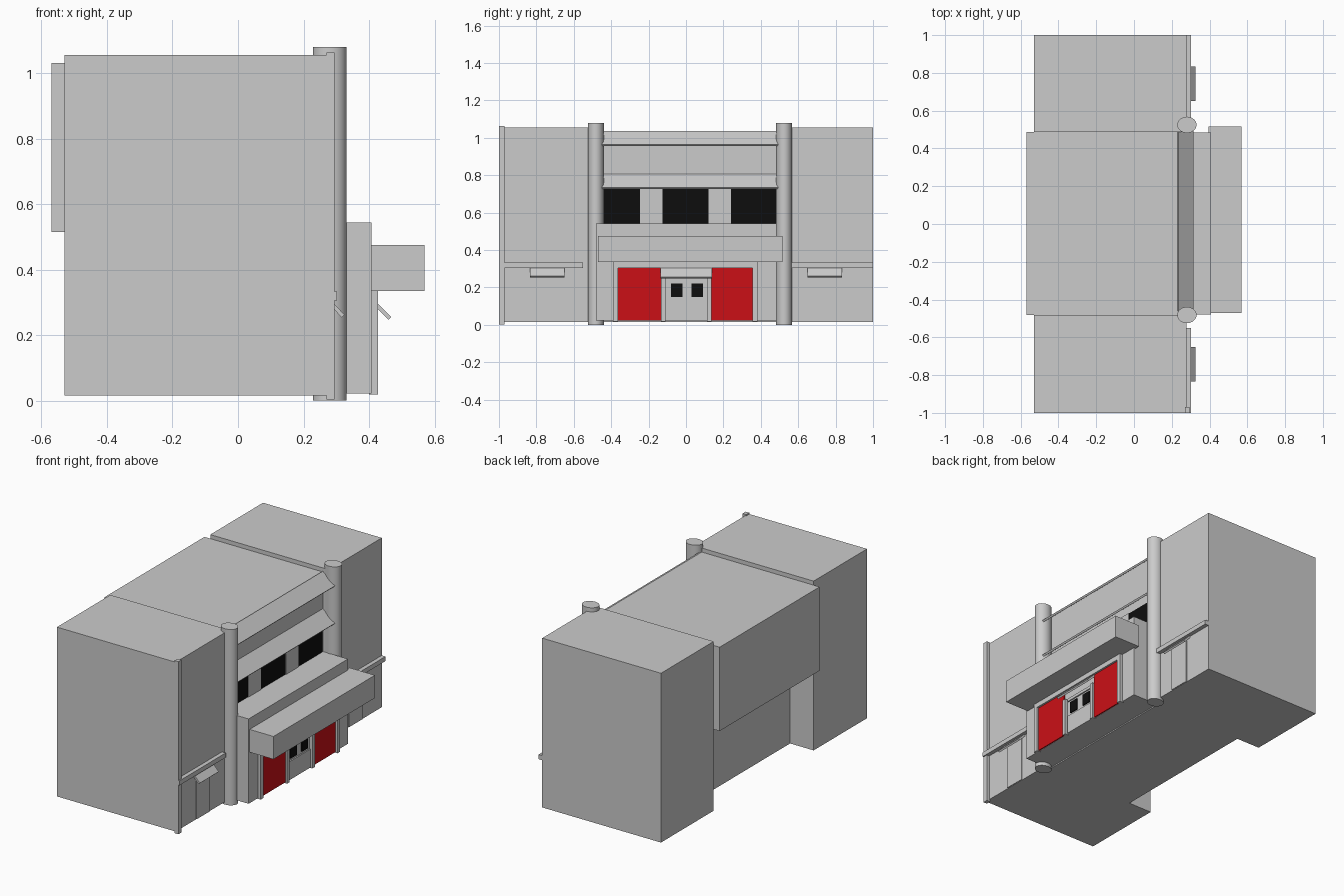
import bpy, bmesh, math

if "Cube" in bpy.data.objects:
    bpy.data.objects.remove(bpy.data.objects["Cube"])


def material(name, color):
    m = bpy.data.materials.new(name)
    m.diffuse_color = (*color, 1)
    m.use_nodes = True
    m.node_tree.nodes["Principled BSDF"].inputs["Base Color"].default_value = m.diffuse_color
    return m


RED = material("red_paint", (0.6, 0.005, 0.008))
BLACK = material("dark_glass", (0.004, 0.004, 0.004))


def extrude_y(name, profile, y0, y1, mat=None):
    """Extrude an (x, z) profile from y0 to y1."""
    bm = bmesh.new()
    face = bm.faces.new([bm.verts.new((x, y0, z)) for x, z in profile])
    out = bmesh.ops.extrude_face_region(bm, geom=[face])
    verts = [g for g in out["geom"] if isinstance(g, bmesh.types.BMVert)]
    bmesh.ops.translate(bm, verts=verts, vec=(0, y1 - y0, 0))
    bmesh.ops.recalc_face_normals(bm, faces=bm.faces)
    me = bpy.data.meshes.new(name)
    bm.to_mesh(me)
    bm.free()
    ob = bpy.data.objects.new(name, me)
    bpy.context.collection.objects.link(ob)
    if mat:
        me.materials.append(mat)
    return ob


def box(name, x0, x1, y0, y1, z0, z1, mat=None):
    return extrude_y(name, [(x0, z0), (x1, z0), (x1, z1), (x0, z1)], y0, y1, mat)


def awning(name, x0, z0, x1, z1, y0, y1, t=0.012):
    """Thin sloping plate from its wall edge down to its outer edge."""
    d = math.hypot(x1 - x0, z1 - z0)
    nx, nz = (z1 - z0) / d * t, -(x1 - x0) / d * t
    return extrude_y(name, [(x0, z0), (x1, z1), (x1 + nx, z1 + nz), (x0 + nx, z0 + nz)], y0, y1)


# Central hall, overhanging at the rear
extrude_y("central_hall", [(-0.37, 0.015), (0.235, 0.015), (0.235, 1.03), (-0.57, 1.03),
                           (-0.57, 0.515), (-0.37, 0.515)], -0.482, 0.488)

# Side wings with ledge, door and small awning
for side, s, inner in (("left", -1, 0.482), ("right", 1, 0.488)):
    def span(a, b):
        return sorted((s * a, s * b))
    box(side + "_wing", -0.53, 0.277, *span(inner, 1), 0.015, 1.055)
    box(side + "_ledge", 0.27, 0.302, *span(0.55, 1), 0.305, 0.333)
    box(side + "_door", 0.27, 0.282, *span(0.675, 0.805), 0.017, 0.3)
    awning(side + "_door_awning", 0.282, 0.308, 0.325, 0.262, *span(0.65, 0.835))

# Corner downpipe
box("corner_pipe", 0.27, 0.295, -1, -0.97, 0.003, 1.063)

# Round columns
for name, y in (("left_column", -0.482), ("right_column", 0.525)):
    bpy.ops.mesh.primitive_cylinder_add(vertices=32, radius=1, depth=1, location=(0.28, y, 0.54))
    col = bpy.context.object
    col.name = name
    col.scale = (0.051, 0.043, 1.08)
    bpy.ops.object.transform_apply(location=False, rotation=False, scale=True)
    bpy.ops.object.shade_smooth_by_angle()

# Upper facade: two long awnings, windows and piers
for name, z in (("upper_awning", 1.035), ("lower_awning", 0.805)):
    awning(name, 0.235, z, 0.315, z - 0.07, -0.46, 0.495)
for i, (a, b) in enumerate(((-0.445, -0.245), (-0.125, 0.12), (0.24, 0.48))):
    box(f"upper_window_{i}", 0.23, 0.239, a, b, 0.54, 0.735, BLACK)
for i, (a, b) in enumerate(((-0.245, -0.125), (0.12, 0.24))):
    box(f"window_pier_{i}", 0.23, 0.243, a, b, 0.54, 0.735)

# Entrance block and canopy
box("entrance_block", 0.23, 0.408, -0.48, 0.485, 0.022, 0.543)
box("entrance_canopy", 0.395, 0.57, -0.47, 0.515, 0.335, 0.475)

# Entrance frame, red shutters and doorway
for i, (a, b) in enumerate(((-0.39, -0.363), (-0.133, -0.11), (0.112, 0.137), (0.355, 0.382))):
    box(f"entrance_post_{i}", 0.4, 0.427, a, b, 0.018, 0.335 if i in (0, 3) else 0.25)
box("entrance_header", 0.4, 0.427, -0.363, 0.355, 0.305, 0.335)
for i, (a, b) in enumerate(((-0.363, -0.133), (0.137, 0.355))):
    box(f"red_shutter_{i}", 0.4, 0.415, a, b, 0.023, 0.305, RED)
awning("doorway_awning", 0.418, 0.305, 0.468, 0.255, -0.135, 0.14)
box("door_lower_panel", 0.4, 0.416, -0.1, 0.11, 0.022, 0.135)
box("door_top_rail", 0.4, 0.416, -0.1, 0.11, 0.232, 0.25)
for i, (a, b) in enumerate(((-0.08, -0.02), (0.03, 0.09))):
    box(f"door_window_{i}", 0.4, 0.414, a, b, 0.148, 0.22, BLACK)
